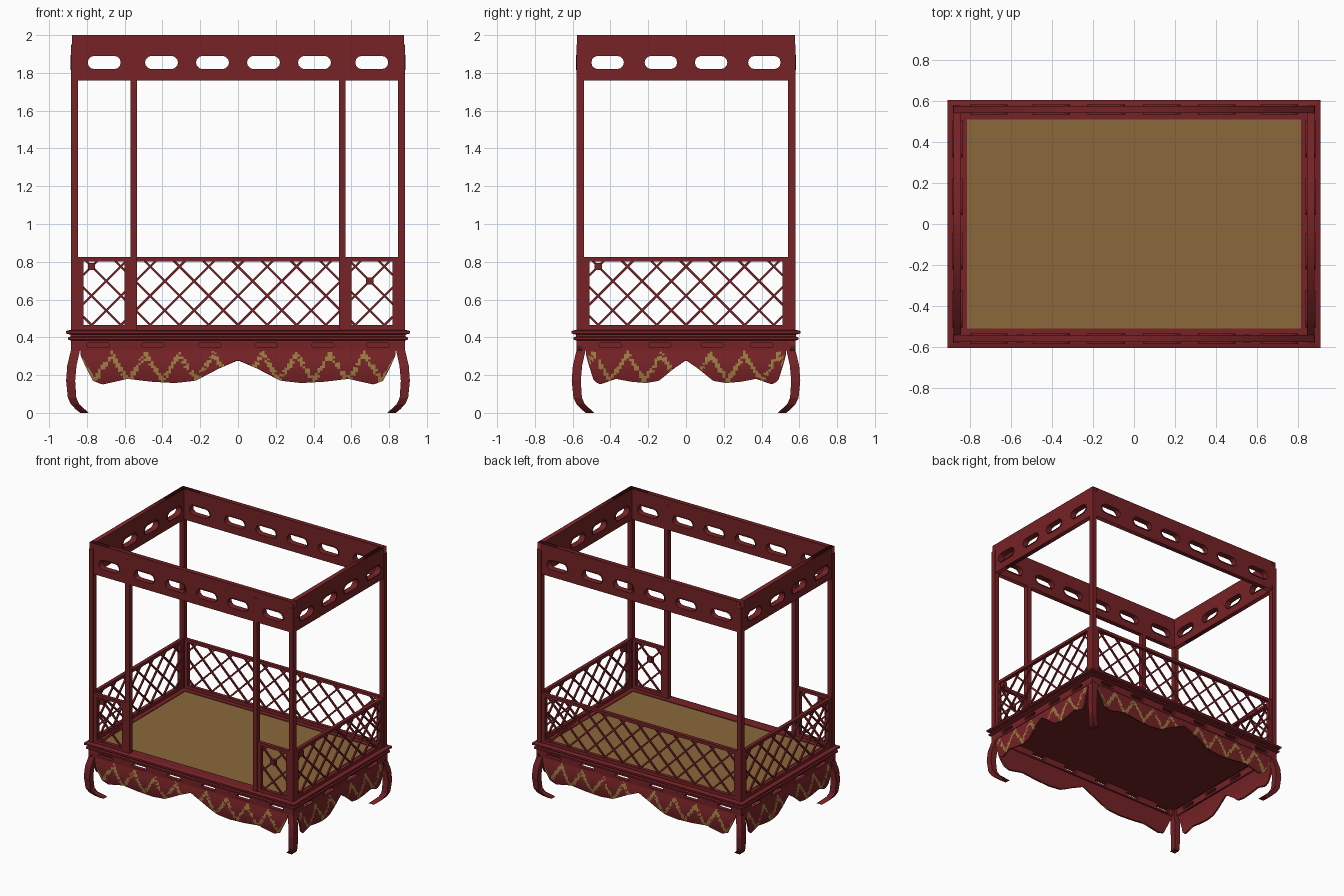
import bpy, bmesh, math, random
from mathutils import Matrix, Vector

cube = bpy.data.objects.get("Cube")
if cube:
    bpy.data.objects.remove(cube, do_unlink=True)
random.seed(4)


def material(name, rgb):
    m = bpy.data.materials.new(name)
    m.use_nodes = True
    m.diffuse_color = (*rgb, 1)
    m.node_tree.nodes["Principled BSDF"].inputs["Base Color"].default_value = (*rgb, 1)
    return m


RED = material("dark red lacquer", (0.18, 0.016, 0.019))
TAN = material("woven tan", (0.26, 0.14, 0.044))
GOLD = material("gold thread", (0.33, 0.2, 0.055))
HX, HY = 0.865, 0.56          # post centre lines
PITCH, LATTICE_Z = 0.155, 0.775


def link(name, data, mats=(RED,), loc=(0, 0, 0), rot=(0, 0, 0)):
    for m in mats:
        data.materials.append(m)
    o = bpy.data.objects.new(name, data)
    bpy.context.collection.objects.link(o)
    o.location, o.rotation_euler = loc, rot
    return o


def finish(name, bm, **kw):
    me = bpy.data.meshes.new(name)
    bm.to_mesh(me)
    bm.free()
    return link(name, me, **kw)


def add_box(bm, lo, hi):
    lo, hi = Vector(lo), Vector(hi)
    bmesh.ops.create_cube(bm, size=1, matrix=Matrix.Translation((lo + hi) / 2) @ Matrix.Diagonal((*(hi - lo), 1)))


def box(name, lo, hi, **kw):
    bm = bmesh.new()
    add_box(bm, lo, hi)
    return finish(name, bm, **kw)


def loft(name, rings, closed=False):
    """Join a stack of four-cornered rings."""
    bm = bmesh.new()
    rows = [[bm.verts.new(p) for p in r] for r in rings]
    pairs = list(zip(rows, rows[1:])) + ([(rows[-1], rows[0])] if closed else [])
    for a, b in pairs:
        for i in range(4):
            j = (i + 1) % 4
            bm.faces.new((a[i], a[j], b[j], b[i]))
    if not closed:
        bm.faces.new(rows[0])
        bm.faces.new(rows[-1])
    bmesh.ops.recalc_face_normals(bm, faces=bm.faces)
    return finish(name, bm)


def stadium(cx, cz, w, h, n=7):
    pts = []
    for side, start in ((1, -math.pi / 2), (-1, math.pi / 2)):
        for i in range(n):
            a = start + math.pi * i / (n - 1)
            pts.append((cx + side * (w - h) / 2 + h / 2 * math.cos(a), cz + h / 2 * math.sin(a)))
    return pts


def plate(name, loops, thick, loc, angle):
    """Upright plate with holes, from flat outlines."""
    cu = bpy.data.curves.new(name, "CURVE")
    cu.dimensions, cu.fill_mode, cu.extrude = "2D", "BOTH", thick / 2
    for pts in loops:
        sp = cu.splines.new("POLY")
        sp.points.add(len(pts) - 1)
        for p, (x, y) in zip(sp.points, pts):
            p.co = (x, y, 0, 1)
        sp.use_cyclic_u = True
    tmp = bpy.data.objects.new(name, cu)
    bpy.context.collection.objects.link(tmp)
    bpy.context.view_layer.update()
    me = bpy.data.meshes.new_from_object(tmp.evaluated_get(bpy.context.evaluated_depsgraph_get()))
    bpy.data.objects.remove(tmp, do_unlink=True)
    me.materials.clear()
    return link(name, me, loc=loc, rot=(math.pi / 2, 0, angle))


def slotted(name, half, z0, z1, centres, cz, w, h, thick, loc, angle, rim=0):
    outline = [(-half, z0), (half, z0), (half, z1), (-half, z1)]
    plate(name, [outline] + [stadium(c, cz, w, h) for c in centres], thick, loc, angle)
    if rim:
        for c in centres:
            plate(name + "_slot_rim", [stadium(c, cz, w + rim, h + rim), stadium(c, cz, w, h)],
                  thick + 0.012, loc, angle)


# Canopy frieze and slotted apron on all four sides
def mirrored(*v):
    return [s * x for x in v for s in (-1, 1)]


for s, tag in ((-1, "front"), (1, "back")):
    slotted(tag + "_frieze", 0.88, 1.76, 2, mirrored(0.135, 0.405, 0.708), 1.855, 0.175, 0.07,
            0.036, (0, s * 0.559, 0), 0, 0.008)
    slotted(tag + "_apron", 0.885, 0.33, 0.39, mirrored(0.15, 0.45, 0.74), 0.358, 0.12, 0.026,
            0.03, (0, s * 0.565, 0), 0)
for s, tag in ((-1, "right"), (1, "left")):
    slotted(tag + "_frieze", 0.577, 1.76, 2, mirrored(0.133, 0.415), 1.855, 0.172, 0.07,
            0.036, (s * 0.862, 0, 0), math.pi / 2, 0.008)
    slotted(tag + "_apron", 0.58, 0.33, 0.39, mirrored(0.14, 0.4), 0.358, 0.12, 0.026,
            0.03, (s * 0.87, 0, 0), math.pi / 2)

# Moulded bed frame, hollow core and sleeping mat
moulding = [(0.885, 0.383), (0.9, 0.388), (0.9, 0.4), (0.887, 0.404), (0.887, 0.414),
            (0.91, 0.42), (0.91, 0.434), (0.885, 0.44), (0.815, 0.44), (0.815, 0.383)]
loft("bed_frame", [[(sx * x, sy * (x - 0.305), z) for sx, sy in ((-1, -1), (1, -1), (1, 1), (-1, 1))]
                   for x, z in moulding], closed=True)
box("bed_core", (-0.8, -0.5, 0.34), (0.8, 0.5, 0.426))
box("sleeping_mat", (-0.816, -0.516, 0.426), (0.816, 0.516, 0.435), mats=(TAN,))

# Corner posts and curved legs
leg = [(0.385, 0.88, 0.835), (0.33, 0.885, 0.837), (0.25, 0.904, 0.855), (0.17, 0.91, 0.862),
       (0.08, 0.901, 0.856), (0.045, 0.884, 0.84), (0.018, 0.858, 0.81), (0, 0.835, 0.79)]
for sx, xn in ((-1, "right"), (1, "left")):
    for sy, yn in ((-1, "front"), (1, "back")):
        loft(f"{yn}_{xn}_leg", [[(sx * a, sy * (b - 0.305), z) for a, b in ((o, o), (i, o), (i, i), (o, i))]
                                for z, o, i in leg])
        cx, cy = sx * HX, sy * HY
        box(f"{yn}_{xn}_post", (cx - 0.018, cy - 0.02, 0.43), (cx + 0.018, cy + 0.02, 1.95))
    box(f"front_{xn}_inner_post", (sx * 0.552 - 0.018, -0.58, 0.43), (sx * 0.552 + 0.018, -0.54, 1.95))


# Railings with diagonal lattice
def railing(name, u0, u1, loc, angle, knots=()):
    bm = bmesh.new()
    z0, z1, d, st = 0.465, 0.802, 0.014, 0.03
    add_box(bm, (u0, -d, 0.435), (u1, d, z0))
    add_box(bm, (u0, -d, z1), (u1, d, 0.825))
    add_box(bm, (u0, -d, z0), (u0 + st, d, z1))
    add_box(bm, (u1 - st, -d, z0), (u1, d, z1))
    a, b = u0 + st, u1 - st
    for s in (-1, 1):
        for k in range(-12, 13):
            c = k * PITCH + s * LATTICE_Z
            ends = sorted((s * (c - a), s * (c - b)))
            lo, hi = max(z0, ends[0]), min(z1, ends[1])
            if hi - lo < 0.005:
                continue
            zm = (lo + hi) / 2
            m = (Matrix.Translation((c - s * zm, s * 0.002, zm)) @ Matrix.Rotation(s * math.pi / 4, 4, "Y")
                 @ Matrix.Diagonal(((hi - lo) * math.sqrt(2) + 0.008, 0.012, 0.012, 1)))
            bmesh.ops.create_cube(bm, size=1, matrix=m)
    for u, z in knots:
        add_box(bm, (u - 0.019, -0.016, z - 0.019), (u + 0.019, 0.016, z + 0.019))
    finish(name, bm, loc=loc, rot=(0, 0, angle))


railing("front_right_railing", -0.847, -0.57, (0, -HY, 0), 0, [(-5 * PITCH, LATTICE_Z)])
railing("front_left_railing", 0.57, 0.847, (0, -HY, 0), 0, [(4.5 * PITCH, LATTICE_Z - PITCH / 2)])
railing("back_railing", -0.847, 0.847, (0, HY, 0), 0)
railing("right_railing", -0.54, 0.54, (-HX, 0, 0), math.pi / 2)
railing("left_railing", -0.54, 0.54, (HX, 0, 0), math.pi / 2, [(-3 * PITCH, LATTICE_Z)])

# Scalloped skirts with a gold zigzag on the outside
hem = [(0, 0.28), (0.12, 0.235), (0.2, 0.2), (0.27, 0.17), (0.4, 0.158), (0.55, 0.165), (0.7, 0.18),
       (0.78, 0.165), (0.86, 0.15), (0.92, 0.17), (0.97, 0.25), (1, 0.31)]


def hem_height(t):
    for (a, za), (b, zb) in zip(hem, hem[1:]):
        if t <= b:
            return za + (zb - za) * (t - a) / (b - a)
    return hem[-1][1]


def skirt(name, half, plane, angle):
    bm = bmesh.new()
    cols, rows, top = int(half * 150), 14, 0.335
    grid = []
    for i in range(cols + 1):
        u = half * (2 * i / cols - 1)
        low = hem_height(abs(u) / half)
        zs = [low + (top - low) * j / rows for j in range(rows + 1)]
        grid.append([bm.verts.new((u, -plane - 0.015 * math.sin(math.pi * (top - z) / 0.2), z)) for z in zs])
    for i in range(cols):
        for j in range(rows):
            f = bm.faces.new((grid[i][j], grid[i + 1][j], grid[i + 1][j + 1], grid[i][j + 1]))
            c = f.calc_center_median()
            phase = abs((abs(c.x) - 0.04) / 0.18 % 1 - 0.5) * 2
            wave = 0.31 - 0.14 * phase
            f.material_index = int(abs(c.z - wave) < 0.022 and random.random() < 0.85)
    o = finish(name, bm, mats=(RED, GOLD), rot=(0, 0, angle))
    mod = o.modifiers.new("cloth thickness", "SOLIDIFY")
    mod.thickness, mod.offset, mod.material_offset = 0.012, -1, -1


for k, name in enumerate(("front_skirt", "left_skirt", "back_skirt", "right_skirt")):
    half, plane = ((0.835, 0.575), (0.53, 0.88))[k % 2]
    skirt(name, half, plane, k * math.pi / 2)
